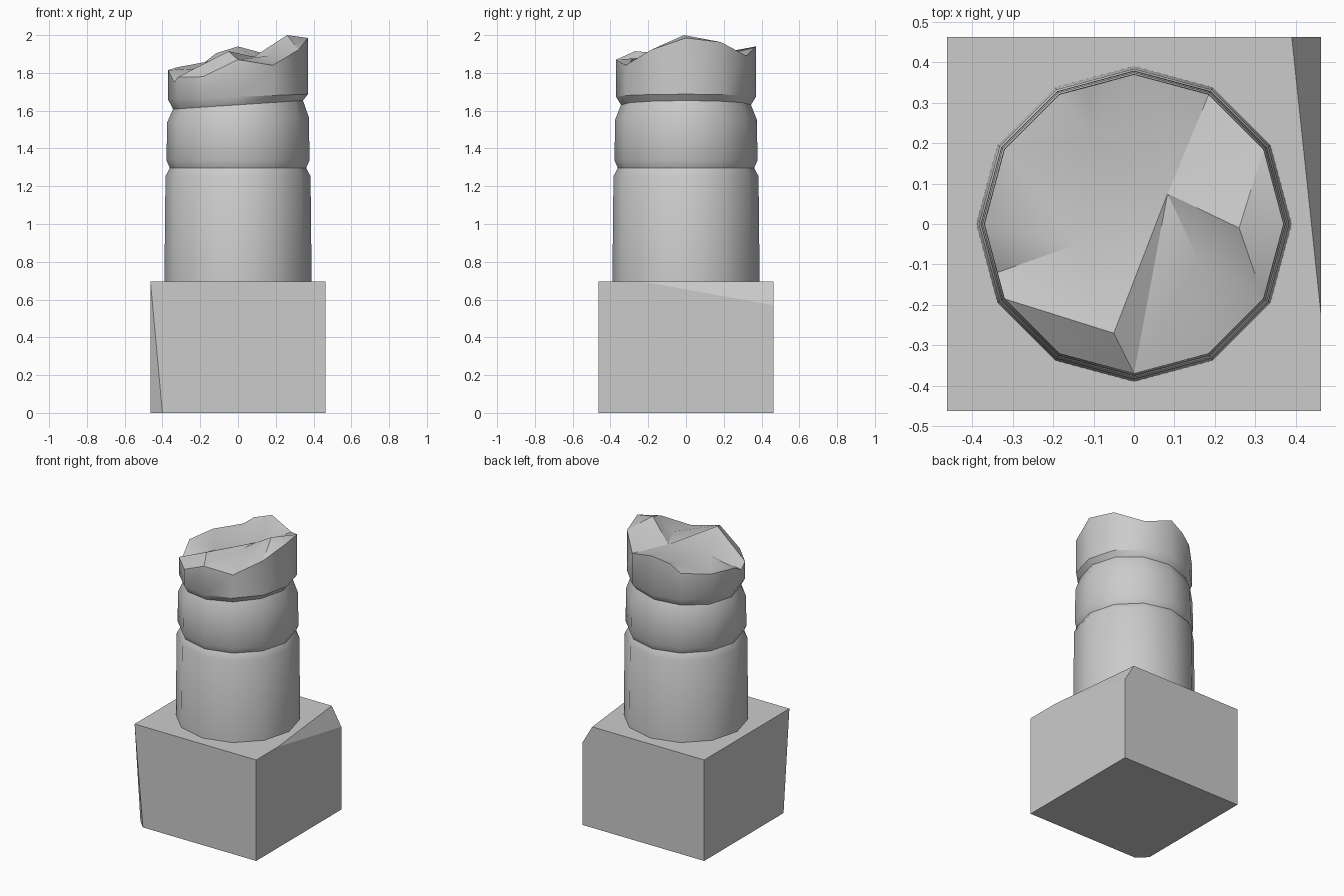
import bpy, bmesh
from math import cos, sin, radians
from mathutils import Vector

if "Cube" in bpy.data.objects:
    bpy.data.objects.remove(bpy.data.objects["Cube"])

H = 0.463      # half width of the plinth
TOP = 0.695    # plinth height
SIDES = 12


def make_object(name, bm):
    bmesh.ops.recalc_face_normals(bm, faces=bm.faces[:])
    mesh = bpy.data.meshes.new(name)
    bm.to_mesh(mesh)
    bm.free()
    ob = bpy.data.objects.new(name, mesh)
    bpy.context.collection.objects.link(ob)
    return ob


def chip(bm, a, b, c):
    """Slice off the corner beyond the plane through a, b, c."""
    a, b, c = Vector(a), Vector(b), Vector(c)
    n = (b - a).cross(c - a).normalized()
    if n.dot(Vector((0, 0, TOP / 2)) - a) > 0:
        n = -n
    geom = bm.verts[:] + bm.edges[:] + bm.faces[:]
    cut = bmesh.ops.bisect_plane(bm, geom=geom, plane_co=a, plane_no=n,
                                 clear_outer=True, dist=1e-5)
    edges = [e for e in cut["geom_cut"] if isinstance(e, bmesh.types.BMEdge)]
    bmesh.ops.contextual_create(bm, geom=edges)


# Square plinth with two chipped corners
bm = bmesh.new()
bmesh.ops.create_cube(bm, size=1)
for v in bm.verts:
    v.co = (v.co.x * 2 * H, v.co.y * 2 * H, (v.co.z + 0.5) * TOP)
chip(bm, (H, -0.23, TOP), (0.39, H, TOP), (H, H, 0.57))
chip(bm, (-H, -H, 0.69), (-0.40, -H, 0), (-H, -0.40, 0))
make_object("plinth", bm)

# Column shaft: radius, height, sideways tilt of each ring (upper groove is slanted)
profile = [(0.39, TOP - 0.01, 0), (0.384, 1.253, 0), (0.361, 1.297, 0),
           (0.379, 1.337, 0), (0.375, 1.552, 0.036), (0.344, 1.631, 0.066),
           (0.371, 1.674, 0.036)]
bm = bmesh.new()


def ring(i, r):
    a = radians(360 / SIDES * i)
    return r * cos(a), r * sin(a)


rings = []
for r, z, tilt in profile:
    pts = [ring(i, r) for i in range(SIDES)]
    rings.append([bm.verts.new((x, y, z + tilt * x)) for x, y in pts])
bm.faces.new(rings[0])
for lo, hi in zip(rings, rings[1:]):
    for i in range(SIDES):
        j = (i + 1) % SIDES
        bm.faces.new((lo[i], lo[j], hi[j], hi[i]))

# Broken rim: uneven heights, with two extra breaks on the back and left sides
rim_z = [1.985, 1.963, 1.89, 1.94, 1.85, 1.83, 1.815, 1.777, 1.78, 1.87, 1.84, 1.922]
v = {}
for i, z in enumerate(rim_z):
    v[i] = bm.verts.new((*ring(i, 0.37), z))
extra = {3: "Q", 6: "S"}
inner = {"Q": (-0.115, 0.339, 1.905), "S": (-0.338, -0.12, 1.75),
         "A": (0.083, 0.075, 1.885), "B": (-0.14, -0.05, 1.825),
         "C": (-0.05, -0.27, 1.915), "D": (0.16, -0.09, 1.89),
         "E": (0.26, -0.01, 2.0), "F": (-0.105, 0.218, 1.87)}
for key, co in inner.items():
    v[key] = bm.verts.new(co)
last = rings[-1]
for i in range(SIDES):
    j = (i + 1) % SIDES
    mid = [v[extra[i]]] if i in extra else []
    bm.faces.new([last[i], last[j], v[j]] + mid + [v[i]])

# Fractured top facets
facets = ["A 2 3", "A 3 F", "3 Q F", "A F B", "F 5 B", "5 6 B", "6 S B",
          "F Q 4", "F 4 5", "A B C", "B S C", "S 7 C", "C 7 8", "C 8 9",
          "A C 9", "A 9 D", "D 9 10", "D 10 11", "D 11 E", "A D E",
          "E 11 0", "E 0 1", "A E 1", "A 1 2"]
for f in facets:
    bm.faces.new([v[int(k)] if k.isdigit() else v[k] for k in f.split()])

column = make_object("broken_column", bm)
bpy.context.view_layer.objects.active = column
column.select_set(True)
bpy.ops.object.shade_smooth_by_angle(angle=radians(33))
